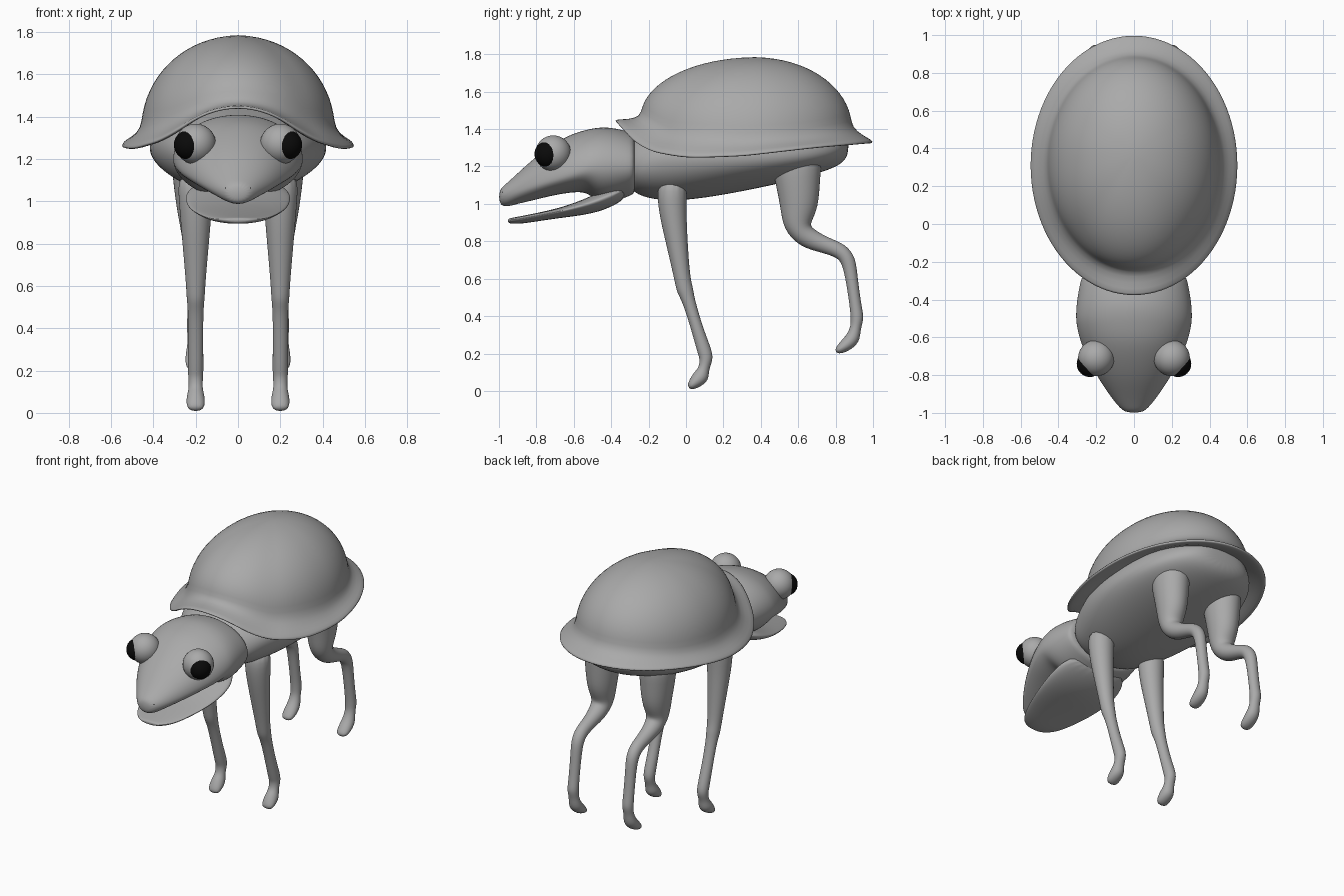
import bpy, bmesh, math
from mathutils import Vector

if "Cube" in bpy.data.objects:
    bpy.data.objects.remove(bpy.data.objects["Cube"], do_unlink=True)


def material(name, value):
    mat = bpy.data.materials.new(name)
    mat.use_nodes = True
    colour = (value, value, value, 1)
    mat.diffuse_color = colour
    mat.node_tree.nodes["Principled BSDF"].inputs["Base Color"].default_value = colour
    return mat


grey = material("stone grey", 0.4)
black = material("eye black", 0.003)


def skin_rings(name, rings, mat, levels=2):
    """Join a list of closed rings into one smooth, capped surface."""
    bm = bmesh.new()
    loops = [[bm.verts.new(p) for p in ring] for ring in rings]
    count = len(loops[0])
    for a, b in zip(loops, loops[1:]):
        for i in range(count):
            j = (i + 1) % count
            bm.faces.new((a[i], a[j], b[j], b[i]))
    bm.faces.new(loops[0])
    bm.faces.new(loops[-1])
    bmesh.ops.recalc_face_normals(bm, faces=bm.faces)
    for face in bm.faces:
        face.smooth = True
    mesh = bpy.data.meshes.new(name)
    bm.to_mesh(mesh)
    bm.free()
    mesh.materials.append(mat)
    obj = bpy.data.objects.new(name, mesh)
    bpy.context.collection.objects.link(obj)
    sub = obj.modifiers.new("smooth", "SUBSURF")
    sub.levels = sub.render_levels = levels
    return obj


def angles(count):
    return [2 * math.pi * i / count for i in range(count)]


def upright_loft(name, sections):
    """Sections along y: (y, half width, top, widest height, bottom)."""
    rings = []
    for y, w, top, mid, bottom in sections:
        ring = []
        for a in angles(20):
            s = math.sin(a)
            reach = top - mid if s > 0 else mid - bottom
            ring.append((w * math.cos(a), y, mid + reach * s))
        rings.append(ring)
    return skin_rings(name, rings, grey)


def limb(name, x, path):
    """Path in the side plane: (y, z, side radius, fore-aft radius)."""
    rings = []
    for i, (y, z, rx, r) in enumerate(path):
        before, after = path[max(i - 1, 0)], path[min(i + 1, len(path) - 1)]
        along = Vector((0, after[0] - before[0], after[1] - before[1])).normalized()
        across = along.cross(Vector((1, 0, 0)))
        rings.append([Vector((x + rx * math.cos(a), y, z)) + across * r * math.sin(a)
                      for a in angles(14)])
    return skin_rings(name, rings, grey)


def ball(name, centre, radius, mat):
    bpy.ops.mesh.primitive_uv_sphere_add(segments=32, ring_count=20, radius=radius, location=centre)
    obj = bpy.context.object
    obj.name = name
    obj.data.materials.append(mat)
    bpy.ops.object.shade_smooth()
    return obj


def interpolate(table, y):
    for (y0, z0), (y1, z1) in zip(table, table[1:]):
        if y <= y1:
            return z0 + (z1 - z0) * max(0, (y - y0) / (y1 - y0))
    return table[-1][1]


# Domed shell with a flared, wavy rim
RIM = [(-.38, 1.45), (-.28, 1.34), (-.2, 1.29), (0, 1.255), (.3, 1.265), (.7, 1.31), (1, 1.335)]
BASE = [(-.25, 1.47), (-.1, 1.37), (.3, 1.34), (.6, 1.36), (.89, 1.41)]
APEX = Vector((0, .37, 1.785))


def rim_ring(scale, lift):
    ring = []
    for a in angles(48):
        x, y = .55 * math.sin(a), .31 - .69 * math.cos(a)
        ring.append(Vector((x * scale, .31 + (y - .31) * scale, interpolate(RIM, y) + lift)))
    return ring


base = []
for a in angles(48):
    y = .322 - .568 * math.cos(a)
    base.append(Vector((.46 * math.sin(a), y, interpolate(BASE, y))))
edge = rim_ring(1, .005)
flare = [b.lerp(e, .5) - Vector((0, 0, .008)) for b, e in zip(base, edge)]
dome = []
for step in range(10):
    t = math.radians(step * 9.7)
    dome.append([(b.x * math.cos(t), APEX.y + (b.y - APEX.y) * math.cos(t),
                  b.z + (APEX.z - b.z) * math.sin(t)) for b in base])
skin_rings("shell", [rim_ring(.7, .07), rim_ring(.84, .012), rim_ring(.97, -.013),
                     rim_ring(1, -.01), edge, flare] + dome, grey, 1)

# Belly and trunk
upright_loft("body", [
    (-.31, .2, 1.33, 1.2, 1.09), (-.26, .27, 1.37, 1.2, 1.045),
    (-.15, .325, 1.4, 1.24, 1.015), (0, .385, 1.45, 1.25, 1.015),
    (.2, .425, 1.5, 1.25, 1.045), (.4, .425, 1.5, 1.25, 1.085),
    (.6, .39, 1.5, 1.26, 1.13), (.75, .31, 1.45, 1.28, 1.175),
    (.84, .21, 1.42, 1.3, 1.215), (.87, .1, 1.38, 1.32, 1.27)])

# Head with upper jaw
upright_loft("head", [
    (-.27, .27, 1.36, 1.2, 1.06), (-.285, .285, 1.385, 1.2, 1.045),
    (-.41, .308, 1.415, 1.2, 1.0), (-.48, .312, 1.41, 1.2, 1.01),
    (-.53, .31, 1.4, 1.19, 1.065), (-.62, .29, 1.375, 1.16, 1.06),
    (-.72, .245, 1.315, 1.13, 1.043), (-.82, .19, 1.24, 1.1, 1.017),
    (-.9, .135, 1.165, 1.07, 1.0), (-.965, .085, 1.105, 1.05, .98),
    (-1.0, .045, 1.075, 1.04, 1.0)])

# Lower jaw, open below the snout
upright_loft("lower_jaw", [
    (-.31, .19, 1.12, 1.08, 1.035), (-.41, .25, 1.09, 1.04, .975),
    (-.52, .252, 1.035, 1.0, .943), (-.65, .23, .985, .965, .927),
    (-.78, .19, .955, .94, .909), (-.88, .145, .935, .92, .893),
    (-.935, .095, .925, .915, .893), (-.953, .05, .92, .912, .9)])

FRONT_LEG = [
    (-.07, 1.14, .09, .085), (-.078, 1.0, .082, .08), (-.05, .8, .064, .06),
    (-.02, .6, .046, .043), (-.006, .54, .044, .047), (.012, .49, .037, .034),
    (.06, .33, .036, .032), (.1, .21, .038, .04), (.11, .17, .036, .037),
    (.095, .12, .032, .027), (.085, .08, .043, .046), (.05, .047, .046, .037),
    (.015, .015, .036, .017)]
HIND_LEG = [
    (.59, 1.3, .12, .15), (.595, 1.14, .11, .125), (.608, .98, .09, .105),
    (.59, .88, .07, .075), (.64, .82, .06, .062), (.74, .78, .045, .044),
    (.83, .75, .041, .044), (.868, .7, .04, .042), (.882, .63, .036, .034),
    (.907, .45, .035, .031), (.917, .39, .038, .038), (.907, .34, .032, .027),
    (.895, .28, .043, .042), (.85, .24, .046, .036), (.8, .208, .036, .017)]

# Paired parts
for side, label in ((1, "left"), (-1, "right")):
    limb(label + "_front_leg", side * .2, FRONT_LEG)
    limb(label + "_hind_leg", side * .205, HIND_LEG)
    socket = Vector((side * .2, -.71, 1.27))
    gaze = Vector((side * .74, -.67, -.08)).normalized()
    ball(label + "_eyelid", socket, .096, grey)
    ball(label + "_eyeball", socket + gaze * .045, .07, black)
    nostril = ball(label + "_nostril", (side * .055, -.975, 1.06), .008, black)
